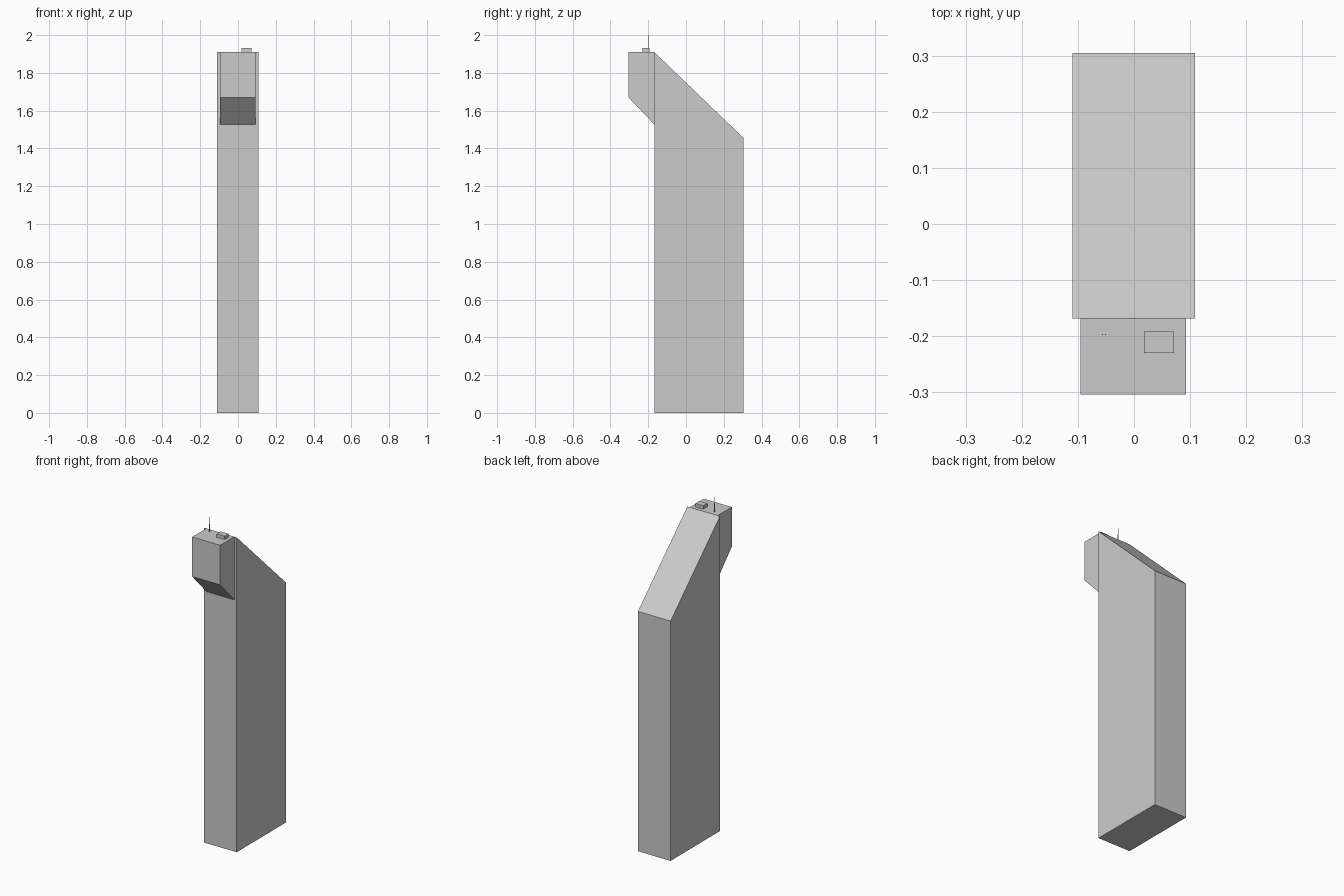
import bpy, bmesh

if "Cube" in bpy.data.objects:
    bpy.data.objects.remove(bpy.data.objects["Cube"])


def extrude_profile(name, profile, x0, x1):
    """Extrude a side (y, z) profile along x into a closed solid."""
    bm = bmesh.new()
    face = bm.faces.new([bm.verts.new((x0, y, z)) for y, z in profile])
    ext = bmesh.ops.extrude_face_region(bm, geom=[face])
    verts = [g for g in ext["geom"] if isinstance(g, bmesh.types.BMVert)]
    bmesh.ops.translate(bm, verts=verts, vec=(x1 - x0, 0, 0))
    bmesh.ops.recalc_face_normals(bm, faces=bm.faces)
    mesh = bpy.data.meshes.new(name)
    bm.to_mesh(mesh)
    bm.free()
    obj = bpy.data.objects.new(name, mesh)
    bpy.context.collection.objects.link(obj)
    return obj


def box(name, x0, x1, y0, y1, z0, z1):
    return extrude_profile(name, [(y0, z0), (y1, z0), (y1, z1), (y0, z1)], x0, x1)


FRONT, ROOF = -0.168, 1.91

# Tall tower with a sloping roof falling to the back
extrude_profile("tower", [(FRONT, 0), (0.305, 0), (0.305, 1.455), (FRONT, ROOF)],
                -0.11, 0.109)

# Overhanging bay on the upper front, with a slanted underside
extrude_profile("overhang", [(-0.304, 1.67), (FRONT, 1.527), (FRONT, ROOF), (-0.304, ROOF)],
                -0.095, 0.093)

# Small rooftop unit
box("roof_unit", 0.018, 0.071, -0.23, -0.192, ROOF, 1.931)

# Pair of thin masts
for name, x, top in (("tall_mast", -0.056, 2.0), ("short_mast", -0.0505, 1.96)):
    r = 0.0009
    box(name, x - r, x + r, -0.197 - r, -0.197 + r, ROOF, top)
